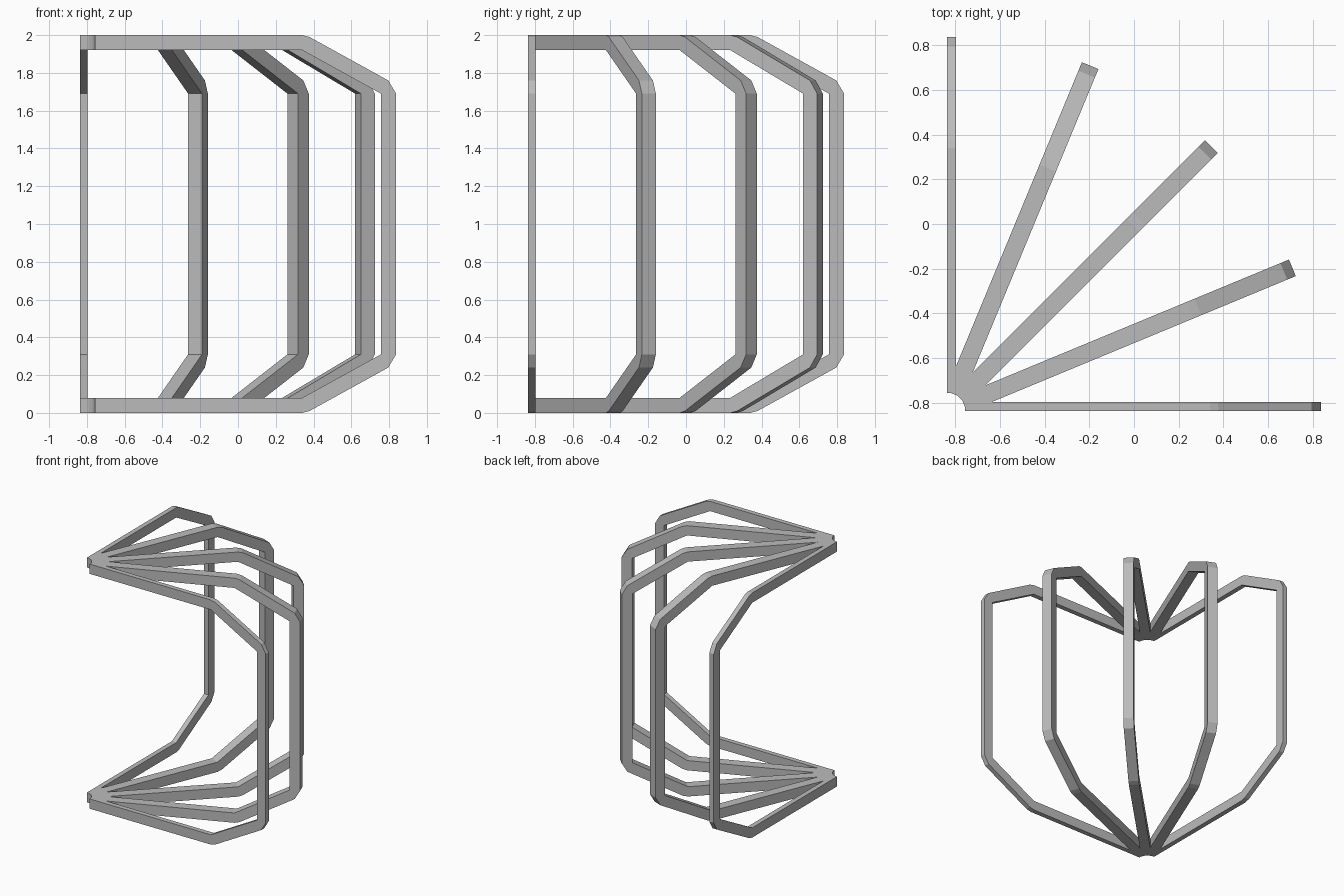
import bpy
import bmesh
from math import cos, sin, radians, hypot
from mathutils import Vector

cube = bpy.data.objects.get("Cube")
if cube:
    bpy.data.objects.remove(cube, do_unlink=True)

PIVOT = Vector((-0.837, -0.837, 0))
BAR = 0.08                      # square bar thickness
HUB = 0.08                      # inner radius of the hub
KNEE, REACH = 1.177, 1.594      # inner radii of the bend and the upright
MID, TOP, SHOULDER = 1.0, 2.0, 1.69
STEP = 22.5

grey = bpy.data.materials.new("light_grey")
grey.use_nodes = True
grey.diffuse_color = (0.5, 0.5, 0.5, 1)
grey.node_tree.nodes["Principled BSDF"].inputs["Base Color"].default_value = (0.5, 0.5, 0.5, 1)

# Half profile (radius, z): inner points paired with chamfered outer points
slope = Vector((REACH - KNEE, SHOULDER - (TOP - BAR)))
normal = Vector((-slope.y, slope.x)) / hypot(*slope) * BAR
knee, shoulder = Vector((KNEE, TOP - BAR)), Vector((REACH, SHOULDER))
inner = [Vector((HUB, TOP - BAR)), knee, shoulder]
outer = [Vector((HUB, TOP)), knee + Vector((0, BAR)), knee + normal,
         shoulder + normal, shoulder + Vector((BAR, 0))]


def mirrored(points):
    return points + [Vector((p.x, 2 * MID - p.y)) for p in reversed(points)]


def cut(bm, angle, keep):
    """Trim a rib along a vertical plane through the pivot."""
    a = radians(angle)
    side = Vector((-sin(a), cos(a), 0)) * keep
    bmesh.ops.bisect_plane(bm, geom=bm.verts[:] + bm.edges[:] + bm.faces[:],
                           dist=1e-6, plane_co=(0, 0, 0), plane_no=side, clear_inner=True)


def make_rib(angle):
    """One C-shaped square bar standing at the given angle, mitred at the hub."""
    bm = bmesh.new()
    a = radians(angle)
    out, across = Vector((cos(a), sin(a), 0)), Vector((-sin(a), cos(a), 0))
    loop = mirrored(outer) + list(reversed(mirrored(inner)))
    sides = [[bm.verts.new(out * p.x + across * s * BAR / 2 + Vector((0, 0, p.y)))
              for p in loop] for s in (-1, 1)]
    bm.faces.new(sides[0])
    bm.faces.new(list(reversed(sides[1])))
    for i in range(len(loop)):
        j = (i + 1) % len(loop)
        bm.faces.new((sides[0][j], sides[0][i], sides[1][i], sides[1][j]))
    bmesh.ops.recalc_face_normals(bm, faces=bm.faces[:])
    # neighbours meet on the bisecting planes, end ribs are split in half
    cut(bm, max(angle - STEP / 2, 0), 1)
    cut(bm, min(angle + STEP / 2, 90), -1)
    if angle in (0, 90):
        rim = [e for e in bm.edges if e.is_boundary and
               all(abs(v.co.dot(across)) < 1e-5 for v in e.verts)]
        bmesh.ops.contextual_create(bm, geom=rim)
    bmesh.ops.recalc_face_normals(bm, faces=bm.faces[:])
    # open ribs still need outward normals: the top faces must point up
    top = max(bm.faces, key=lambda f: (f.calc_center_median().z, f.calc_area()))
    if top.normal.z < 0:
        bmesh.ops.reverse_faces(bm, faces=bm.faces[:])
    mesh = bpy.data.meshes.new("rib")
    bm.to_mesh(mesh)
    bm.free()
    return mesh


# Fan of five ribs welded into one frame
frame = bmesh.new()
for n in range(5):
    part = make_rib(n * STEP)
    frame.from_mesh(part)
    bpy.data.meshes.remove(part)
bmesh.ops.remove_doubles(frame, verts=frame.verts[:], dist=1e-4)
bmesh.ops.translate(frame, verts=frame.verts[:], vec=PIVOT)

mesh = bpy.data.meshes.new("fan_frame")
frame.to_mesh(mesh)
frame.free()
mesh.materials.append(grey)
obj = bpy.data.objects.new("fan_frame", mesh)
bpy.context.collection.objects.link(obj)
